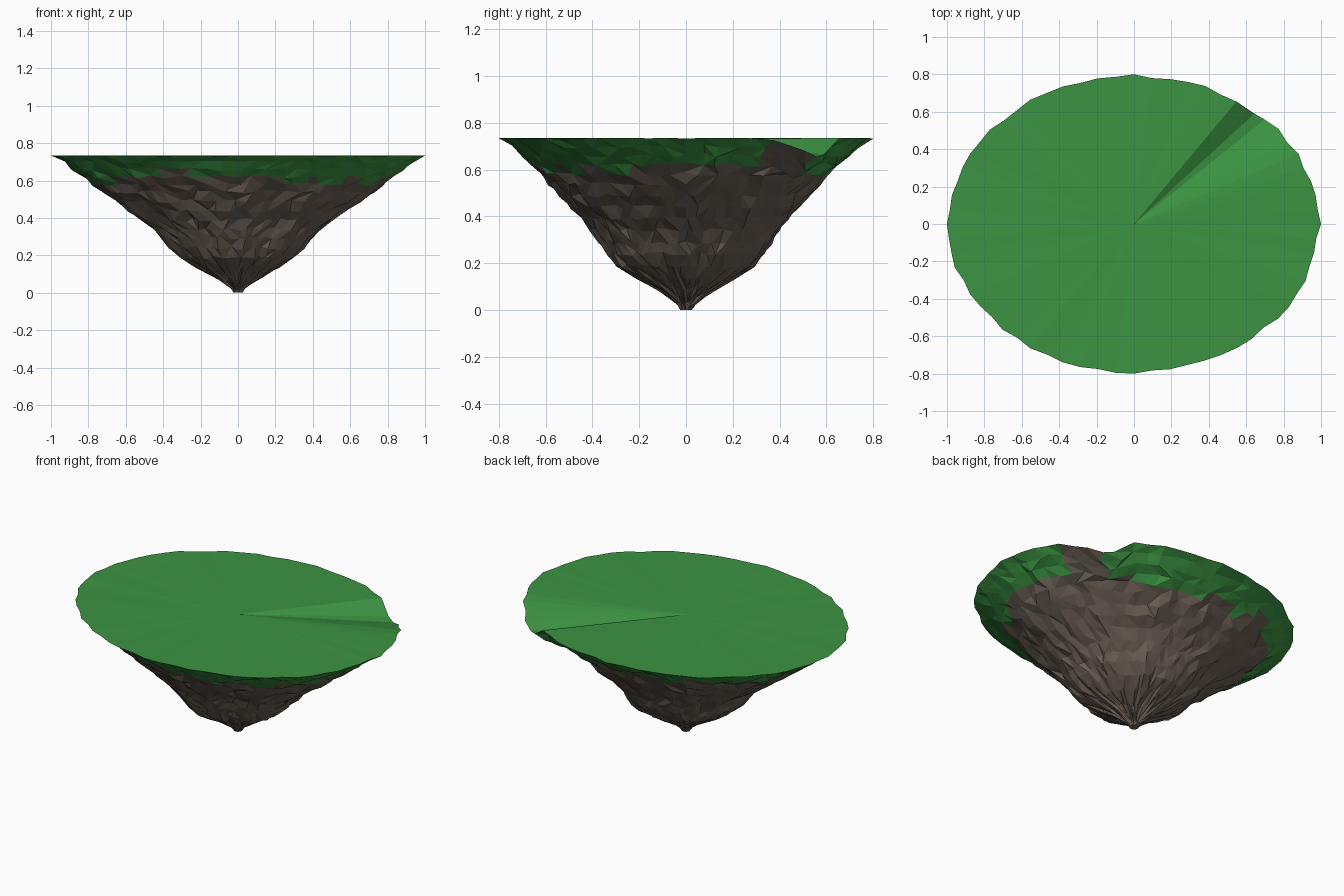
import bpy, math, random

if "Cube" in bpy.data.objects:
    bpy.data.objects.remove(bpy.data.objects["Cube"])

random.seed(7)
N = 64
TOP = 0.735
# (height, half width in x, half depth in y) from rim to tip
PROFILE = [(TOP, 1.0, 0.80), (0.70, 0.945, 0.75), (0.66, 0.89, 0.705), (0.62, 0.835, 0.66),
           (0.58, 0.78, 0.615), (0.54, 0.725, 0.58), (0.49, 0.655, 0.535), (0.44, 0.585, 0.49),
           (0.39, 0.515, 0.44), (0.34, 0.445, 0.40), (0.29, 0.395, 0.37), (0.24, 0.36, 0.335),
           (0.19, 0.30, 0.295), (0.14, 0.22, 0.215), (0.085, 0.125, 0.115), (0.03, 0.04, 0.04),
           (0.0, 0.025, 0.025)]
# rim heights where the edge has slumped
NOTCH = {5: 0.725, 6: 0.705, 7: 0.68, 8: 0.655, 9: 0.665}


def rnd(a):
    return random.uniform(-a, a)


# Shared grid of jittered rings
verts = []
waves = [random.uniform(0, 6.28) for _ in range(3)]
for k, (z, rx, ry) in enumerate(PROFILE):
    last = k == len(PROFILE) - 1
    for i in range(N):
        a = 2 * math.pi * i / N
        if k == 0:
            s = 0.99 + rnd(0.012)
            if i % 16 == 0:
                s = 1.0
            h = NOTCH.get(i, TOP - random.uniform(0, 0.004))
            a -= 0.03 if i == 9 else 0
        else:
            depth = min(1, k / 8)
            s = 0.99 + rnd(0.008 + 0.022 * depth)
            s += 0.015 * depth * sum(math.sin(f * a + w + k * 0.25)
                                     for f, w in zip((5, 9, 13), waves))
            h = 0.0 if last else z + rnd(0.010)
            if i in NOTCH and k < 4:
                h = min(h, NOTCH[i] - 0.03 * k)
            a += rnd(0.03)
        verts.append((rx * s * math.cos(a), ry * s * math.sin(a), h))
top = len(verts)
verts.append((0, 0, TOP - 0.003))
tip = len(verts)
verts.append((0, 0, 0))

# Flat grassy top, as a fan
grass, rock = [], []
for i in range(N):
    grass.append((top, i, (i + 1) % N))

# Sides: ragged grass skirt above, bare rock below
for i in range(N):
    j = (i + 1) % N
    limit = 0.605 + 0.02 * math.sin(3 * i * 0.098 + 1) + rnd(0.022)
    if i in (5, 6, 7):
        limit = 1
    for k in range(len(PROFILE) - 1):
        a, b, c, d = k * N + i, k * N + j, (k + 1) * N + j, (k + 1) * N + i
        z = (PROFILE[k][0] + PROFILE[k + 1][0]) / 2
        part = grass if z > limit else rock
        if random.random() < 0.5:
            part += [(a, d, c), (a, c, b)]
        else:
            part += [(a, d, b), (b, d, c)]
    base = (len(PROFILE) - 1) * N
    rock.append((base + j, base + i, tip))


def build(name, faces, color):
    used = sorted({v for f in faces for v in f})
    index = {v: n for n, v in enumerate(used)}
    mesh = bpy.data.meshes.new(name)
    mesh.from_pydata([verts[v] for v in used], [], [[index[v] for v in f] for f in faces])
    mat = bpy.data.materials.new(name)
    mat.diffuse_color = color
    mat.use_nodes = True
    mat.node_tree.nodes["Principled BSDF"].inputs["Base Color"].default_value = mat.diffuse_color
    mesh.materials.append(mat)
    bpy.context.collection.objects.link(bpy.data.objects.new(name, mesh))


build("grass_cap", grass, (0.045, 0.295, 0.055, 1))
build("rock_underside", rock, (0.145, 0.115, 0.09, 1))
